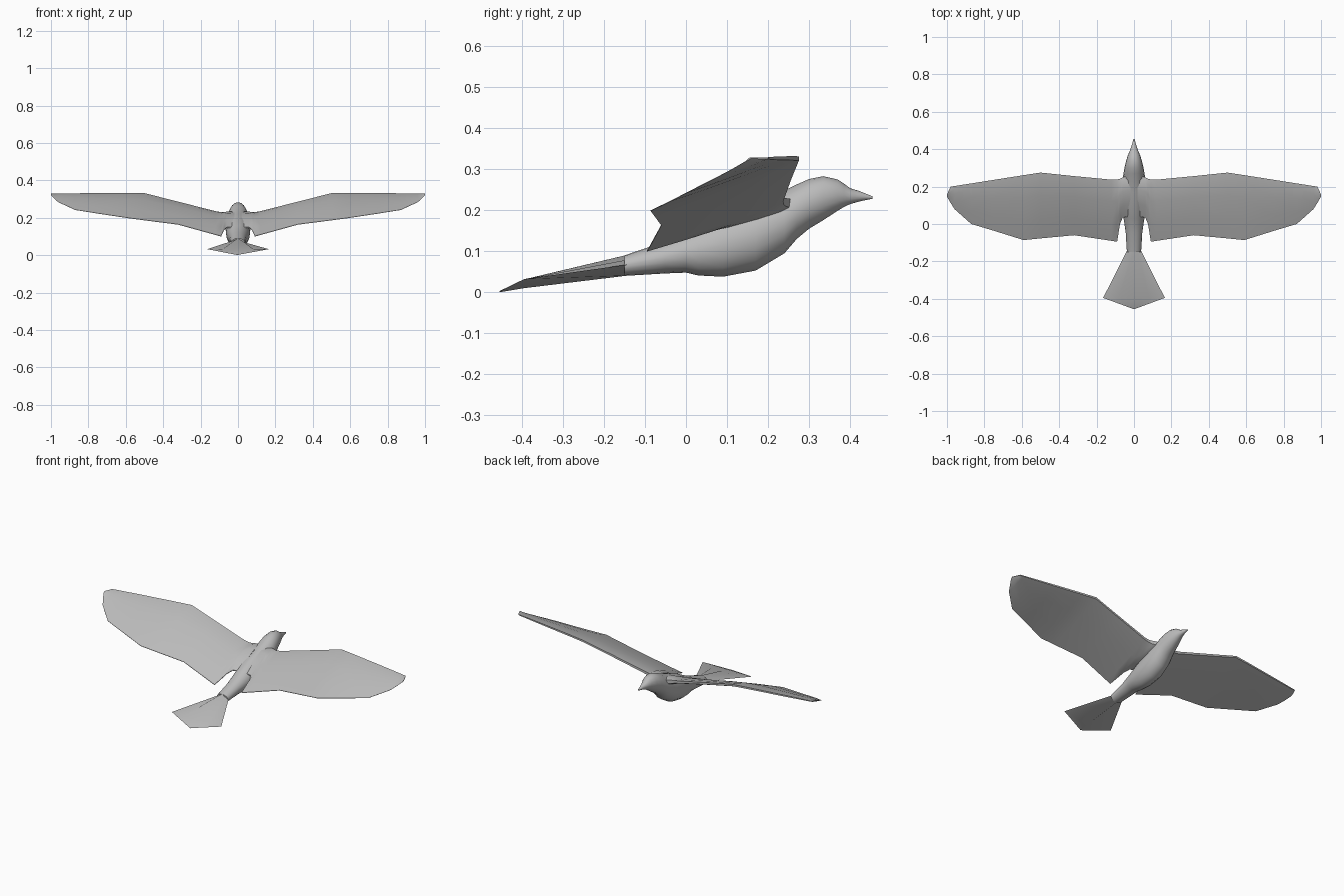
import bpy, bmesh, math

grey = bpy.data.materials.new("plain grey")
grey.diffuse_color = (0.5, 0.5, 0.5, 1)


def loft(name, rings, angle):
    """Skin closed rings of equal length, cap both ends, smooth by angle."""
    bm = bmesh.new()
    loops = [[bm.verts.new(p) for p in ring] for ring in rings]
    n = len(loops[0])
    for a, b in zip(loops, loops[1:]):
        for i in range(n):
            j = (i + 1) % n
            bm.faces.new((a[i], a[j], b[j], b[i]))
    bm.faces.new(loops[0])
    bm.faces.new(loops[-1])
    bmesh.ops.recalc_face_normals(bm, faces=bm.faces)
    mesh = bpy.data.meshes.new(name)
    bm.to_mesh(mesh)
    bm.free()
    mesh.materials.append(grey)
    obj = bpy.data.objects.new(name, mesh)
    bpy.context.collection.objects.link(obj)
    bpy.ops.object.select_all(action='DESELECT')
    obj.select_set(True)
    bpy.context.view_layer.objects.active = obj
    bpy.ops.object.shade_smooth_by_angle(angle=math.radians(angle))
    return obj


# Body from beak to rump: y, top z, bottom z, half width
stations = [
    (0.455, 0.234, 0.228, 0.003), (0.425, 0.246, 0.222, 0.011),
    (0.40, 0.254, 0.215, 0.019), (0.385, 0.265, 0.208, 0.025),
    (0.37, 0.275, 0.199, 0.032), (0.335, 0.283, 0.176, 0.043),
    (0.30, 0.276, 0.155, 0.051), (0.27, 0.263, 0.13, 0.056),
    (0.24, 0.248, 0.095, 0.061), (0.17, 0.222, 0.053, 0.066),
    (0.09, 0.192, 0.038, 0.064), (0.03, 0.16, 0.041, 0.056),
    (0.0, 0.145, 0.048, 0.051), (-0.05, 0.124, 0.046, 0.044),
    (-0.15, 0.09, 0.04, 0.038)]
SIDES = 16
rings = []
for y, top, bottom, w in stations:
    mid, half = (top + bottom) / 2, (top - bottom) / 2
    rings.append([(w * math.cos(2 * math.pi * i / SIDES), y,
                   mid + half * math.sin(2 * math.pi * i / SIDES)) for i in range(SIDES)])
loft("body", rings, 60)

# Fanned wedge tail: y, half width, edge z, top z, bottom z
tail = [(-0.14, 0.036, 0.068, 0.092, 0.041),
        (-0.395, 0.165, 0.032, 0.031, 0.010),
        (-0.455, 0.002, 0.002, 0.003, 0.0)]
loft("tail", [[(w, y, e), (w * 0.5, y, (e + t) / 2), (0, y, t), (-w * 0.5, y, (e + t) / 2),
               (-w, y, e), (0, y, b)] for y, w, e, t, b in tail], 35)

# Wing sections: x, leading y, leading z, trailing y, trailing z, thickness
spans = [
    (0.02, 0.262, 0.215, 0.04, 0.150, 0.045),
    (0.06, 0.250, 0.218, 0.035, 0.147, 0.042),
    (0.075, 0.242, 0.220, 0.00, 0.135, 0.038),
    (0.09, 0.238, 0.222, -0.095, 0.101, 0.032),
    (0.12, 0.237, 0.228, -0.090, 0.109, 0.028),
    (0.32, 0.256, 0.280, -0.060, 0.164, 0.024),
    (0.50, 0.275, 0.326, -0.077, 0.187, 0.022),
    (0.59, 0.261, 0.327, -0.086, 0.199, 0.020),
    (0.75, 0.236, 0.327, -0.036, 0.223, 0.018),
    (0.87, 0.217, 0.327, 0.000, 0.242, 0.015),
    (0.96, 0.203, 0.327, 0.080, 0.283, 0.010),
    (0.98, 0.200, 0.327, 0.112, 0.300, 0.008),
    (1.00, 0.158, 0.327, 0.146, 0.320, 0.004)]
# Aerofoil: chord fraction and offset in units of thickness
foil = [(0, 0.25), (0.12, 0.55), (0.35, 0.75), (0.7, 0.5), (1, 0.05),
        (1, -0.05), (0.7, -0.25), (0.35, -0.35), (0.1, -0.35), (0, -0.25)]
for side, label in ((1, "right_wing"), (-1, "left_wing")):
    loft(label, [[(side * x, ly + (ty - ly) * f, lz + (tz - lz) * f + h * t)
                  for f, h in foil] for x, ly, lz, ty, tz, t in spans], 40)
